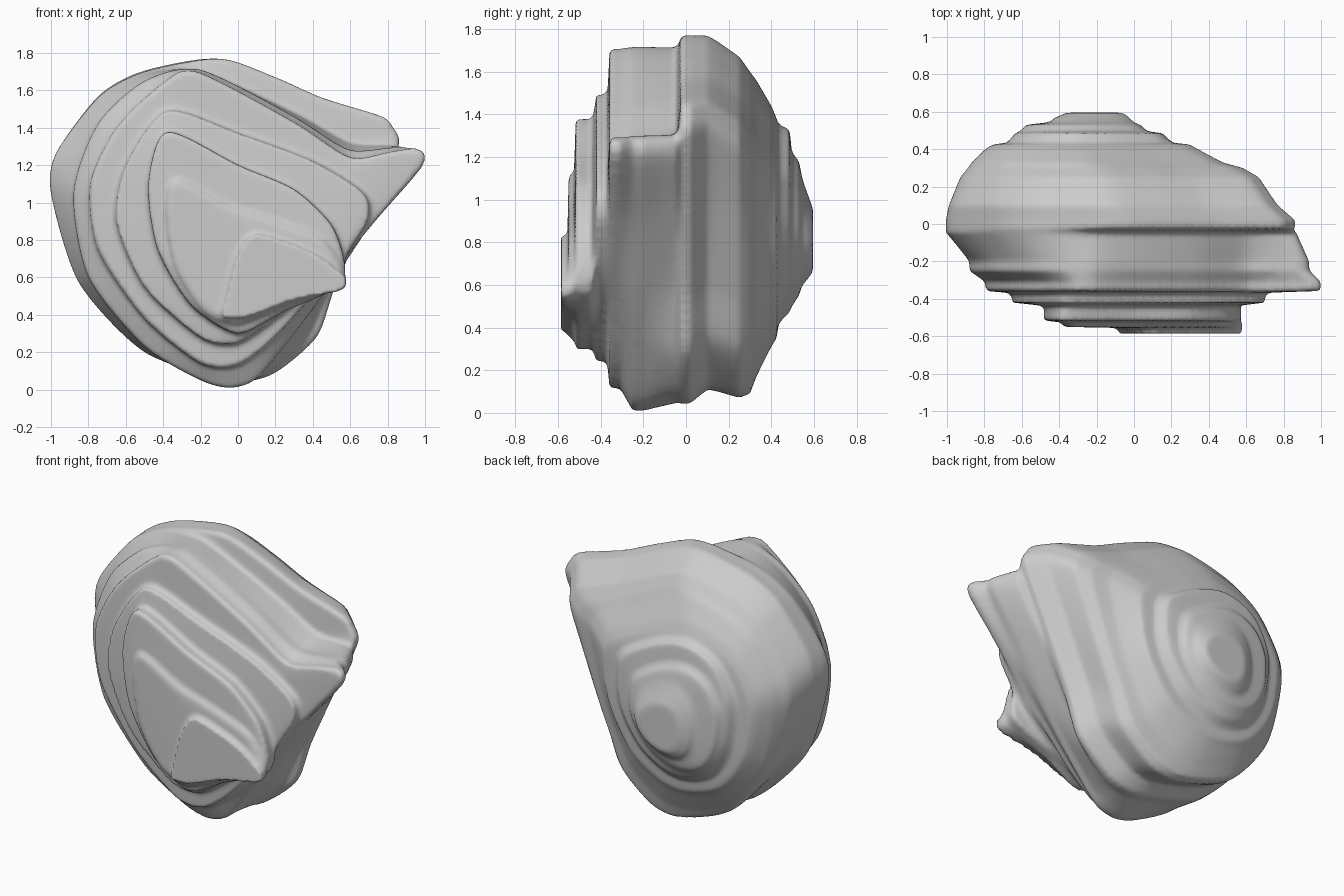
import bpy, bmesh, math

if "Cube" in bpy.data.objects:
    bpy.data.objects.remove(bpy.data.objects["Cube"])

N = 180  # points around every contour


def smooth_loop(pts, steps=8):
    """Closed smooth curve through a few (x, z) points, kept fairly tight."""
    out, n, k = [], len(pts), 0.38
    for i in range(n):
        p0, p1, p2, p3 = (pts[(i + j) % n] for j in (-1, 0, 1, 2))
        for s in range(steps):
            t = s / steps
            h = (2*t**3 - 3*t**2 + 1, t**3 - 2*t**2 + t, -2*t**3 + 3*t**2, t**3 - t**2)
            out.append(tuple(h[0]*p1[a] + h[1]*k*(p2[a] - p0[a]) + h[2]*p2[a]
                             + h[3]*k*(p3[a] - p1[a]) for a in (0, 1)))
    return out


def contour(pts, c):
    """Resample an outline at even angles around the centre c."""
    loop = smooth_loop(pts)
    n, out = len(loop), []
    for i in range(N):
        a = 2 * math.pi * i / N
        dx, dz = math.cos(a), math.sin(a)
        best = 0.02
        for j in range(n):
            px, pz = loop[j][0] - c[0], loop[j][1] - c[1]
            qx, qz = loop[(j+1) % n][0] - c[0], loop[(j+1) % n][1] - c[1]
            s, t = px*dz - pz*dx, qx*dz - qz*dx
            if s * t <= 0 and s != t:
                u = s / (s - t)
                best = max(best, (px + u*(qx - px))*dx + (pz + u*(qz - pz))*dz)
        out.append((c[0] + best*dx, c[1] + best*dz))
    return out


rings = []


def layer(ys, pts, c=(-0.05, 0.85)):
    ring = contour(pts, c)
    for y in ys:
        rings.append((y, ring))


# front plates, stepping back one terrace at a time
layer((-0.585, -0.557), [(.57, .6), (.4, .73), (.1, .83), (0, .72), (-.06, .5), (-.08, .39),
                         (.05, .39), (.3, .48), (.55, .53)], (.2, .6))
layer((-0.55, -0.527), [(.57, .62), (.45, .8), (.2, .9), (-.05, .98), (-.33, 1.12), (-.38, .95),
                        (-.33, .65), (-.18, .42), (0, .35), (.25, .45), (.55, .54)], (.05, .65))
layer((-0.517, -0.44), [(.57, .68), (.5, .88), (.3, 1.07), (0, 1.2), (-.38, 1.38), (-.48, 1.1),
                        (-.43, .75), (-.25, .45), (0, .3), (.25, .42), (.54, .55)], (0, .75))
layer((-0.42, -0.37), [(.69, .9), (.67, 1.05), (.4, 1.22), (0, 1.37), (-.38, 1.49), (-.6, 1.2),
                       (-.65, .9), (-.5, .55), (-.2, .28), (0, .25), (.25, .42), (.5, .62)])
layer((-0.358, -0.31), [(.99, 1.2), (.97, 1.29), (.8, 1.27), (.6, 1.24), (.3, 1.43), (-.22, 1.7),
                        (-.4, 1.64), (-.65, 1.4), (-.79, 1.1), (-.75, .75), (-.5, .38),
                        (-.2, .14), (0, .13), (.2, .28), (.5, .62), (.75, .92)])
# hollow band behind the long front spike
layer((-0.25, -0.2), [(.93, 1.2), (.89, 1.3), (.6, 1.28), (.3, 1.46), (-.2, 1.71), (-.5, 1.65),
                      (-.75, 1.42), (-.88, 1.05), (-.8, .6), (-.5, .23), (-.2, .05),
                      (-.04, .01), (.1, .06), (.3, .3), (.5, .57), (.72, .9)])
layer((-0.045,), [(.86, 1.2), (.84, 1.3), (.6, 1.32), (.3, 1.48), (-.2, 1.7), (-.5, 1.69),
                  (-.74, 1.56), (-.97, 1.27), (-1, 1.05), (-.85, .57), (-.5, .2),
                  (-.05, .05), (.18, .09), (.36, .27), (.5, .58), (.72, .95)])
# widest plate of the body
layer((-0.025, 0.02), [(.86, 1.3), (.83, 1.4), (.77, 1.46), (.45, 1.56), (.2, 1.67), (-.1, 1.77),
                       (-.5, 1.7), (-.74, 1.57), (-.97, 1.27), (-1, 1.05), (-.85, .57),
                       (-.5, .2), (-.05, .05), (.18, .08), (.42, .28), (.52, .55), (.7, .95)])
body = rings[-1][1]

# rounded back: the body outline fitted to shrinking bounds, turning oval
oval = [(.42*math.cos(2*math.pi*i/N) - .1*math.sin(2*math.pi*i/N)**2, .5*math.sin(2*math.pi*i/N))
        for i in range(N)]


def fit(pts, x0, x1, z0, z1):
    xs, zs = [p[0] for p in pts], [p[1] for p in pts]
    return [(x0 + (x - min(xs))/(max(xs) - min(xs))*(x1 - x0),
             z0 + (z - min(zs))/(max(zs) - min(zs))*(z1 - z0)) for x, z in pts]


for y, box, f in [(.10, (-.99, .77, .11, 1.77), 0), (.15, (-.97, .74, .1, 1.74), .03),
                  (.25, (-.93, .68, .07, 1.67), .08), (.30, (-.89, .6, .09, 1.6), .15),
                  (.33, (-.87, .5, .17, 1.56), .25), (.40, (-.8, .38, .31, 1.44), .4),
                  (.425, (-.76, .34, .35, 1.38), .5), (.435, (-.68, .24, .42, 1.35), .6),
                  (.485, (-.64, .18, .47, 1.33), .65), (.497, (-.61, .09, .5, 1.22), .7),
                  (.53, (-.58, .05, .55, 1.18), .8), (.545, (-.45, .0, .6, 1.1), .9),
                  (.565, (-.43, -.02, .62, 1.04), 1), (.595, (-.36, -.06, .66, .96), 1)]:
    a, b = fit(body, *box), fit(oval, *box)
    rings.append((y, [(p[0]*(1-f) + q[0]*f, p[1]*(1-f) + q[1]*f) for p, q in zip(a, b)]))

# loft the contours into one closed skin
bm = bmesh.new()
loops = [[bm.verts.new((x, y, z)) for x, z in ring] for y, ring in rings]
for a, b in zip(loops, loops[1:]):
    for i in range(N):
        j = (i + 1) % N
        bm.faces.new((a[i], a[j], b[j], b[i]))
for lp in (loops[0], loops[-1]):
    n = len(lp)
    mid = bm.verts.new((sum(v.co.x for v in lp)/n, lp[0].co.y, sum(v.co.z for v in lp)/n))
    for i in range(n):
        bm.faces.new((lp[i], lp[(i+1) % n], mid))
bmesh.ops.recalc_face_normals(bm, faces=bm.faces)
mesh = bpy.data.meshes.new("layered_shell")
bm.to_mesh(mesh)
bm.free()
shell = bpy.data.objects.new("layered_shell", mesh)
bpy.context.collection.objects.link(shell)

# even skin with softly worn steps
rm = shell.modifiers.new("even_skin", 'REMESH')
rm.mode = 'VOXEL'
rm.voxel_size = 0.015
rm.use_smooth_shade = True
sm = shell.modifiers.new("worn_edges", 'SMOOTH')
sm.factor = 0.5
sm.iterations = 3
for p in mesh.polygons:
    p.use_smooth = True
